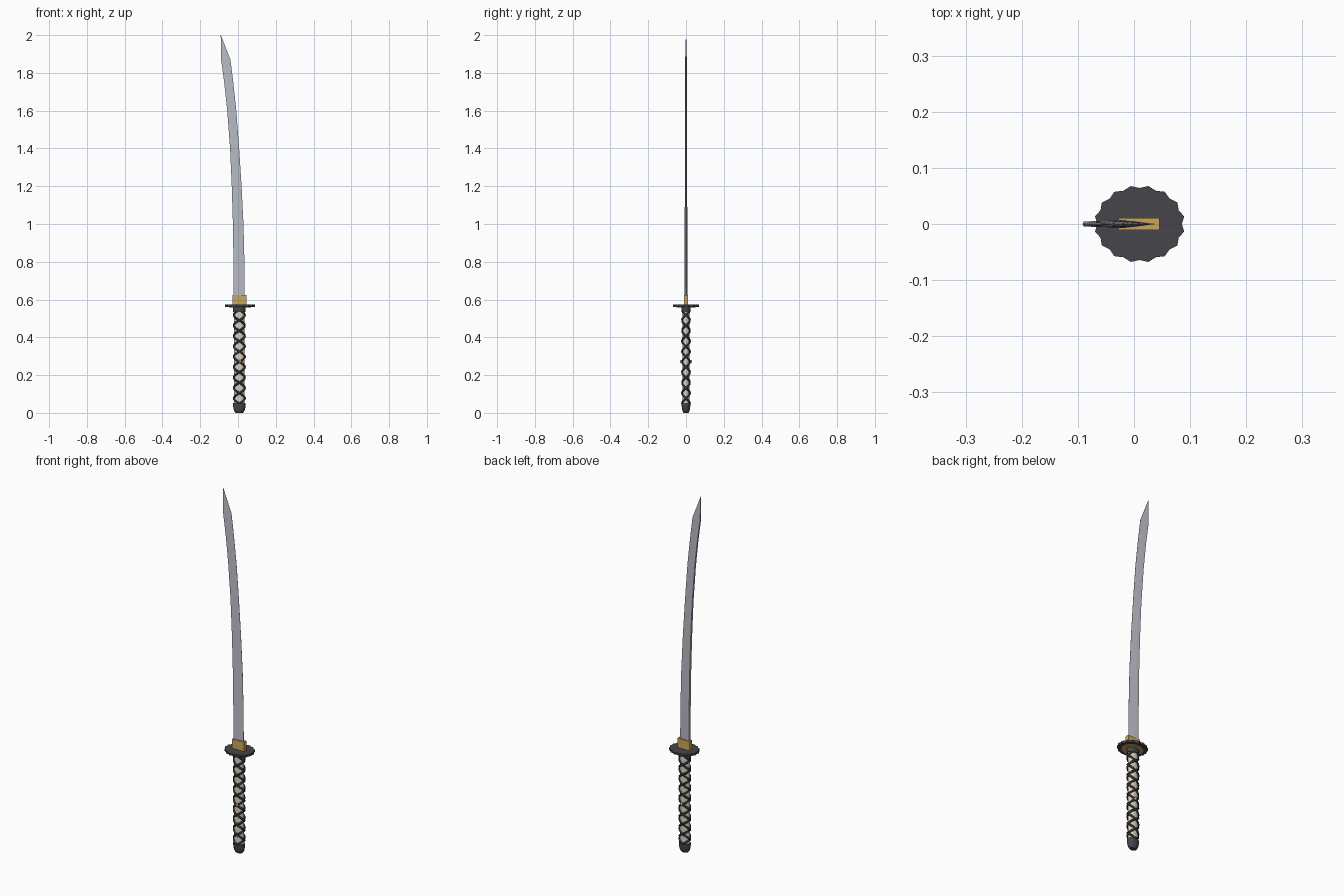
import bpy
from math import sin, cos, pi

if "Cube" in bpy.data.objects:
    bpy.data.objects.remove(bpy.data.objects["Cube"])


def material(name, color):
    m = bpy.data.materials.new(name)
    m.diffuse_color = (*color, 1)
    m.use_nodes = True
    m.node_tree.nodes["Principled BSDF"].inputs["Base Color"].default_value = m.diffuse_color
    return m


STEEL = material("steel", (0.50, 0.52, 0.57))
DARK = material("dark_iron", (0.06, 0.06, 0.07))
CORD = material("black_cord", (0.03, 0.03, 0.035))
GOLD = material("brass", (0.60, 0.39, 0.10))
SKIN = material("pale_skin", (0.72, 0.66, 0.54))
CX = 0.007  # handle axis


def loft(name, rings, mat, smooth=False):
    """Skin a list of equal-sized rings and cap both ends."""
    n = len(rings[0])
    verts = [p for r in rings for p in r]
    faces = [tuple(reversed(range(n))), tuple(range(len(verts) - n, len(verts)))]
    for k in range(len(rings) - 1):
        for i in range(n):
            j = (i + 1) % n
            faces.append((k * n + i, k * n + j, (k + 1) * n + j, (k + 1) * n + i))
    me = bpy.data.meshes.new(name)
    me.from_pydata(verts, [], faces)
    ob = bpy.data.objects.new(name, me)
    bpy.context.collection.objects.link(ob)
    me.materials.append(mat)
    if smooth:
        bpy.ops.object.select_all(action='DESELECT')
        ob.select_set(True)
        bpy.context.view_layer.objects.active = ob
        bpy.ops.object.shade_smooth_by_angle()
    return ob


def oval(rx, ry, z, cx=CX, n=24):
    return [(cx + rx * cos(2 * pi * i / n), ry * sin(2 * pi * i / n), z) for i in range(n)]


# Curved single-edged blade: z, spine x, edge x, half thickness
stations = [(0.58, -.024, .036, .0075), (0.80, -.024, .034, .0072),
            (1.00, -.027, .029, .0068), (1.20, -.033, .019, .0064),
            (1.40, -.042, .006, .006), (1.60, -.057, -.009, .0055),
            (1.75, -.073, -.025, .005), (1.87, -.0895, -.040, .0045),
            (2.00, -.0915, -.0905, .0006)]
rings = []
for z, s, e, t in stations:
    m = s + 0.35 * (e - s)
    rings.append([(s, t, z), (s, -t, z), (m, -t * .75, z), (e, -.0004, z),
                  (e, .0004, z), (m, t * .75, z)])
loft("blade", rings, STEEL)

# Blade collar
loft("collar", [[(-.028, -.0107, z), (.045, -.0107, z), (.045, .0107, z), (-.028, .0107, z)]
                for z in (.57, .625)], GOLD)

# Scalloped guard with 16 points, and spacer below it
def star(z):
    pts = []
    for i in range(32):
        a = 2 * pi * i / 32
        r = 1 if i % 2 else 0.93
        pts.append((.01 + .081 * r * cos(a), .069 * r * sin(a), z))
    return pts


loft("guard", [star(.561), star(.573)], DARK)
loft("guard_spacer", [oval(.058, .049, z, .01) for z in (.5585, .563)], GOLD)

# Handle core, top ferrule and rounded pommel
loft("handle_core", [oval(.028, .019, z) for z in (.04, .545)], SKIN, True)
loft("handle_ferrule", [oval(.033, .0235, z) for z in (.535, .561)], DARK, True)
loft("pommel", [oval(.033 * s, .023 * s, z) for z, s in
                ((0, .55), (.006, .74), (.016, .88), (.03, .97), (.042, 1), (.052, 1))],
     DARK, True)

# Crossed cord wrap: four helices, two in each direction
Z0, Z1, PITCH = .05, .54, .11
for k, (sense, phase) in enumerate([(1, 0), (1, pi), (-1, 0), (-1, pi)]):
    cu = bpy.data.curves.new(f"handle_cord_{k + 1}", 'CURVE')
    cu.dimensions = '3D'
    cu.bevel_depth = .0058
    cu.bevel_resolution = 1
    cu.use_fill_caps = True
    cu.materials.append(CORD)
    n = 110
    sp = cu.splines.new('POLY')
    sp.points.add(n)
    for i, p in enumerate(sp.points):
        z = Z0 + (Z1 - Z0) * i / n
        a = sense * 2 * pi * (z - Z0) / PITCH + phase + pi / 2
        p.co = (CX + .029 * cos(a), .020 * sin(a), z, 1)
    bpy.context.collection.objects.link(bpy.data.objects.new(cu.name, cu))

# Small brass ornaments on both handle faces
for side, label in ((-1, "front"), (1, "back")):
    bpy.ops.mesh.primitive_uv_sphere_add(segments=16, ring_count=8, radius=1,
                                         location=(CX + .004, side * .024, .272))
    ob = bpy.context.object
    ob.name = f"handle_ornament_{label}"
    ob.scale = (.007, .008, .009)
    ob.data.materials.append(GOLD)
    bpy.ops.object.shade_smooth_by_angle()
